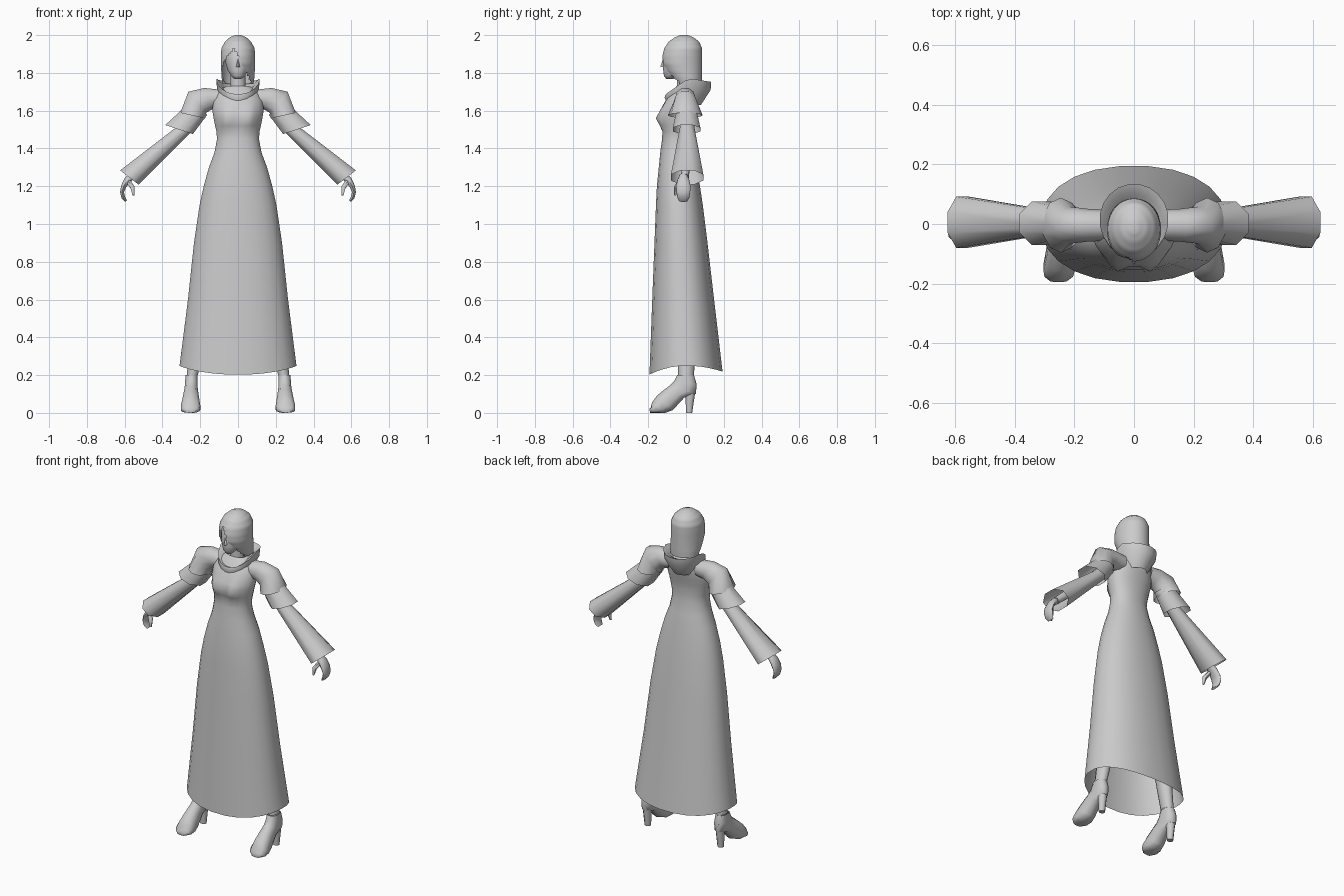
import bpy, bmesh, math
from mathutils import Vector as V

if "Cube" in bpy.data.objects:
    bpy.data.objects.remove(bpy.data.objects["Cube"])

grey = bpy.data.materials.new("plain grey")
grey.diffuse_color = (0.6, 0.6, 0.6, 1)
grey.use_nodes = True
grey.node_tree.nodes["Principled BSDF"].inputs["Base Color"].default_value = grey.diffuse_color


def finish(name, bm, mirror=False, angle=40):
    """Turn a bmesh into a smooth-shaded object, mirrored across x if wanted."""
    bmesh.ops.recalc_face_normals(bm, faces=bm.faces)
    me = bpy.data.meshes.new(name)
    bm.to_mesh(me)
    bm.free()
    me.materials.append(grey)
    for p in me.polygons:
        p.use_smooth = True
    me.set_sharp_from_angle(angle=math.radians(angle))
    ob = bpy.data.objects.new(name, me)
    bpy.context.collection.objects.link(ob)
    if mirror:
        ob.modifiers.new("mirror", "MIRROR").use_mirror_merge = False
    return ob


def loft(rings, n=12, caps=(False, False), power=1.0, shift=None):
    """Skin rings given as (centre, half axis u, half axis v)."""
    bm = bmesh.new()
    rows = []
    for i, (c, u, v) in enumerate(rings):
        row = []
        for k in range(n):
            a = 2 * math.pi * (k + 0.5) / n
            ca, sa = math.cos(a), math.sin(a)
            ca = math.copysign(abs(ca) ** power, ca)
            sa = math.copysign(abs(sa) ** power, sa)
            p = V(c) + V(u) * ca + V(v) * sa
            row.append(bm.verts.new(shift(p, i, sa) if shift else p))
        rows.append(row)
    for a, b in zip(rows, rows[1:]):
        for k in range(n):
            j = (k + 1) % n
            bm.faces.new((a[k], a[j], b[j], b[k]))
    if caps[0]:
        bm.faces.new(rows[0])
    if caps[1]:
        bm.faces.new(rows[-1])
    return bm


def flat(rows, x=0):
    """Level rings from (z, half width, front y, back y)."""
    return [((x, (f + b) / 2, z), (r, 0, 0), (0, (b - f) / 2, 0)) for z, r, f, b in rows]


def arm(rows, y=0.0):
    """Rings across the arm from (x, z, half dx, half dz, half depth)."""
    return [((x, y, z), (dx, 0, dz), (0, d, 0)) for x, z, dx, dz, d in rows]


def tube(name, pts, radii, n=6):
    """Tapered limb along a few points."""
    pts = [V(p) for p in pts]
    rings = []
    for i, p in enumerate(pts):
        d = (pts[min(i + 1, len(pts) - 1)] - pts[max(i - 1, 0)]).normalized()
        u = d.cross(V((0, 1, 0))).normalized()
        rings.append((p, u * radii[i], d.cross(u) * radii[i]))
    return finish(name, loft(rings, n, (True, True)), True, 60)


# Dress: open skirt, waist, bust and shoulders in one skin
def dress_shape(p, i, s):
    if i == 0:
        p.z -= (0.048 if s < 0 else 0.032) * s * s
    if s < 0:
        e = ((abs(p.x) - 0.055) / 0.045) ** 2 + ((p.z - 1.56) / 0.05) ** 2
        p.y -= 0.045 * math.exp(-e)
    return p


dress = [(0.25, .312, -.195, .195), (0.6, .267, -.18, .15), (0.9, .235, -.168, .115),
         (1.1, .205, -.16, .09), (1.2, .183, -.155, .075), (1.3, .155, -.145, .06),
         (1.38, .125, -.137, .045), (1.45, .112, -.127, .03), (1.49, .115, -.122, .03),
         (1.52, .122, -.12, .03), (1.56, .13, -.12, .035), (1.6, .137, -.12, .045),
         (1.65, .132, -.11, .055), (1.7, .11, -.08, .06), (1.73, .06, -.05, .04)]
finish("dress", loft(flat(dress), 24, power=0.9, shift=dress_shape), angle=60)


# Hood lying around the neck, rim dipping at the front and drooping behind
def hood_shape(p, i, s):
    if s < 0:
        p.z -= (0.0, 0.075, 0.085, 0.05, 0.0)[i] * abs(s)
    else:
        p.z -= (0.0, 0.015, 0.02, 0.01, 0.0)[i] * s
    return p


hood = [(1.69, .055, -.06, .06), (1.755, .095, -.09, .105), (1.772, .116, -.108, .135),
        (1.72, .112, -.115, .132), (1.63, .07, -.1, .08)]
finish("hood_collar", loft(flat(hood), 20, shift=hood_shape), angle=60)

# Neck and face
finish("neck", loft(flat([(1.66, .05, -.05, .04), (1.73, .04, -.05, .03), (1.81, .04, -.05, .03)])))
face = [(1.767, .018, -.105, -.07), (1.785, .038, -.118, -.03), (1.815, .056, -.122, .02),
        (1.85, .066, -.122, .04), (1.89, .072, -.118, .05), (1.94, .068, -.1, .05)]
finish("face", loft(flat(face), 16, (True, True)), angle=60)
nose = bmesh.new()
bmesh.ops.create_cone(nose, segments=4, radius1=.011, radius2=.002, depth=.04, cap_ends=True)
for v in nose.verts:
    v.co = V((v.co.x, v.co.y * 1.4 - .121, v.co.z + 1.85))
finish("nose", nose, angle=80)

# Hair: a cap with a side parting that sweeps open over the face
hair = [(1.74, .082, -.06, .085), (1.775, .087, -.085, .086), (1.81, .089, -.108, .086),
        (1.85, .091, -.125, .086), (1.89, .091, -.125, .086), (1.93, .088, -.115, .085),
        (1.965, .07, -.092, .07), (1.988, .044, -.06, .04), (2.0, .015, -.03, .01)]
fine = [[p + (q - p) * t / 4 for p, q in zip(a, b)]
        for a, b in zip(hair, hair[1:]) for t in range(4)] + [hair[-1]]
bm = loft(flat(fine), 48, (False, True))
gone = []
for f in bm.faces:
    c = f.calc_center_median()
    drop = 1.93 - c.z
    if drop > 0 and c.y < -.035 and max(-.078, -.02 - drop * .8) < c.x < -.02 + drop * .5:
        gone.append(f)
bmesh.ops.delete(bm, geom=gone, context="FACES")
finish("hair", bm, angle=60)

# Shoulder cape, short flared sleeve and long bell sleeve
cape = [(.09, 1.665, .0, .048, .052), (.155, 1.665, .025, .058, .055),
        (.215, 1.645, .05, .058, .062), (.245, 1.575, .064, .014, .092)]
finish("shoulder_cape", loft(arm(cape, -.004), 10), True, 60)
finish("short_sleeve", loft(arm([(.205, 1.615, .045, .04, .05),
                                 (.312, 1.5, .079, .026, .079)], .003), 8), True, 60)
finish("bell_sleeve", loft(arm([(.2, 1.59, .03, .03, .04), (.285, 1.5, .026, .028, .042),
                                (.575, 1.246, .053, .041, .093)], .006), 8), True, 60)

# Wrist, mitten-like hand curling inward, and thumb
tube("wrist", [(.42, 0, 1.38), (.565, -.005, 1.25)], [.028, .022], 8)
hand = [(.56, 1.255, .015, .015, .022), (.585, 1.232, .017, .01, .032), (.605, 1.2, .014, .004, .038),
        (.614, 1.168, .011, .0, .036), (.607, 1.14, .01, -.004, .032), (.593, 1.121, .005, -.004, .022)]
finish("hand", loft(arm(hand, -.014), 10, (True, True)), True, 60)
tube("thumb", [(.58, -.03, 1.225), (.558, -.052, 1.193), (.553, -.058, 1.152)], [.014, .013, .006])

# Legs under the skirt
finish("leg", loft([((.1, -.03, 1.0), (.07, 0, 0), (0, .075, 0)),
                    ((.17, -.015, .58), (.048, 0, 0), (0, .052, 0)),
                    ((.205, .005, .42), (.045, 0, 0), (0, .052, 0)),
                    ((.242, 0, .2), (.031, 0, 0), (0, .042, 0))], 10), True, 60)

# High-heeled shoes, from (half width, front y, front z, back y, back z)
shoe = [(.032, -.047, .2, .042, .2), (.035, -.062, .168, .057, .15), (.036, -.082, .148, .052, .1),
        (.04, -.114, .124, -.01, .08), (.048, -.155, .09, -.07, .015),
        (.054, -.18, .055, -.11, .0), (.05, -.186, .03, -.155, .0), (.028, -.194, .02, -.19, .0)]
rings = [((.246 + i * .001, (f + b) / 2, (zf + zb) / 2), (r, 0, 0), (0, (b - f) / 2, (zb - zf) / 2))
         for i, (r, f, zf, b, zb) in enumerate(shoe)]
finish("shoe", loft(rings, 10, (False, True), power=0.8), True, 60)
finish("heel", loft(flat([(.15, .03, -.02, .056), (.09, .025, -.006, .048), (0, .019, .0, .034)], .248),
                    8, (True, True)), True, 60)
